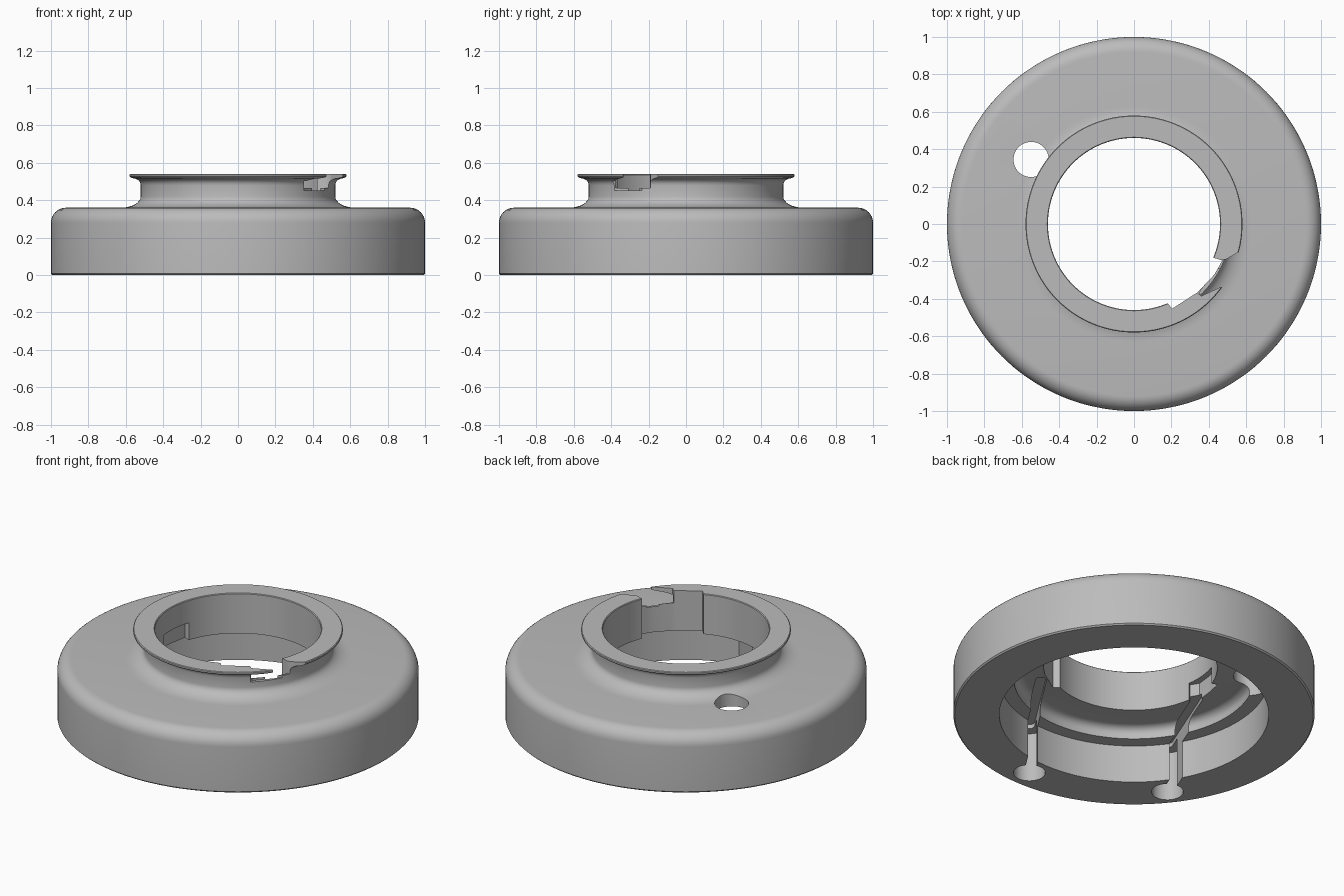
import bpy
import bmesh
from math import pi, sin, cos, radians, atan2
from mathutils import Vector

if "Cube" in bpy.data.objects:
    bpy.data.objects.remove(bpy.data.objects["Cube"])

grey = bpy.data.materials.new("matte grey")
grey.use_nodes = True
grey.diffuse_color = (0.5, 0.5, 0.5, 1)
grey.node_tree.nodes["Principled BSDF"].inputs["Base Color"].default_value = (0.5, 0.5, 0.5, 1)


def make_object(name, bm):
    bmesh.ops.recalc_face_normals(bm, faces=bm.faces)
    mesh = bpy.data.meshes.new(name)
    bm.to_mesh(mesh)
    bm.free()
    mesh.materials.append(grey)
    obj = bpy.data.objects.new(name, mesh)
    bpy.context.collection.objects.link(obj)
    return obj


def arc(cx, cz, rx, rz, start, end, steps=8):
    angles = [radians(start + (end - start) * i / steps) for i in range(steps + 1)]
    return [(cx + rx * cos(a), cz + rz * sin(a)) for a in angles]


def revolve(name, profile, segments=144):
    bm = bmesh.new()
    rings = []
    for i in range(segments):
        a = 2 * pi * i / segments
        rings.append([bm.verts.new((r * cos(a), r * sin(a), z)) for r, z in profile])
    n = len(profile)
    for i in range(segments):
        here, there = rings[i], rings[(i + 1) % segments]
        for j in range(n):
            k = (j + 1) % n
            bm.faces.new((here[j], there[j], there[k], here[k]))
    return make_object(name, bm)


def prism(name, outline, low, high):
    bm = bmesh.new()
    bottom = [bm.verts.new((x, y, low)) for x, y in outline]
    face = bm.faces.new(bottom)
    top = bmesh.ops.extrude_face_region(bm, geom=[face])["geom"]
    bmesh.ops.translate(bm, vec=(0, 0, high - low),
                        verts=[v for v in top if isinstance(v, bmesh.types.BMVert)])
    return make_object(name, bm)


def circle(x, y, r):
    return arc(x, y, r, r, 0, 352.5, 47)


def capsule(start, end, r):
    d = Vector(end) - Vector(start)
    a = atan2(d.y, d.x) * 180 / pi
    return arc(*end, r, r, a - 90, a + 90) + arc(*start, r, r, a + 90, a + 270)


def cut(target, cutter):
    cutter.hide_render = True
    bpy.context.view_layer.objects.active = target
    mod = target.modifiers.new("cut", 'BOOLEAN')
    mod.operation = 'DIFFERENCE'
    mod.solver = 'EXACT'
    mod.object = cutter
    bpy.ops.object.modifier_apply(modifier=mod.name)
    bpy.data.objects.remove(cutter)


# Body, neck and flange as one turned ring
profile = [(0.745, 0), (0.992, 0), (1, 0.008)]
profile += arc(0.92, 0.28, 0.08, 0.08, 0, 90)
profile += arc(0.63, 0.42, 0.11, 0.06, 270, 180)
profile += arc(0.56, 0.48, 0.04, 0.037, 180, 90, 5)
profile += [(0.575, 0.522), (0.58, 0.527), (0.58, 0.536), (0.576, 0.54),
            (0.464, 0.54), (0.46, 0.536), (0.46, 0.295)]
profile += arc(0.615, 0.255, 0.05, 0.045, 90, 0, 6)
profile += [(0.665, 0.23), (0.745, 0.23)]
ring = revolve("flanged_ring", profile)

# Round hole through the shoulder
cut(ring, prism("shoulder_hole", circle(-0.55, 0.345, 0.094), 0.1, 0.47))

# Two keyhole sockets in the underside, with channels leading to the bore
for socket, bore_end in (((0.03, -0.865), (0.31, -0.43)), ((-0.69, -0.535), (-0.49, -0.04))):
    cut(ring, prism("socket", circle(*socket, 0.088), -0.1, 0.30))
    cut(ring, prism("channel", capsule(socket, bore_end, 0.03), -0.1, 0.325))

# Recess in the bore that opens upward
cut(ring, prism("front_recess", [(0.16, -0.37), (0.175, -0.42), (0.205, -0.452), (0.34, -0.365),
                                 (0.43, -0.27), (0.472, -0.195), (0.36, -0.16)], 0.2, 0.6))

# Recess low in the opposite side of the bore
cut(ring, prism("side_recess", [(-0.41, 0.14), (-0.47, 0.16), (-0.49, 0.06), (-0.5, -0.03),
                                (-0.47, -0.08), (-0.4, -0.02)], 0.2, 0.40))

# Gap in the flange and rounded slot running under it
cut(ring, prism("flange_gap", [(0.7, -0.09), (0.56, -0.15), (0.49, -0.19), (0.40, -0.2), (0.33, -0.36),
                               (0.36, -0.385), (0.468, -0.335), (0.62, -0.4)], 0.465, 0.6))
cut(ring, prism("neck_slot", capsule((0.385, -0.375), (0.47, -0.27), 0.035), 0.452, 0.503))

# Smooth turned surfaces with crisp edges
bpy.ops.object.select_all(action='DESELECT')
ring.select_set(True)
bpy.context.view_layer.objects.active = ring
bpy.ops.object.shade_smooth_by_angle(angle=radians(30))
